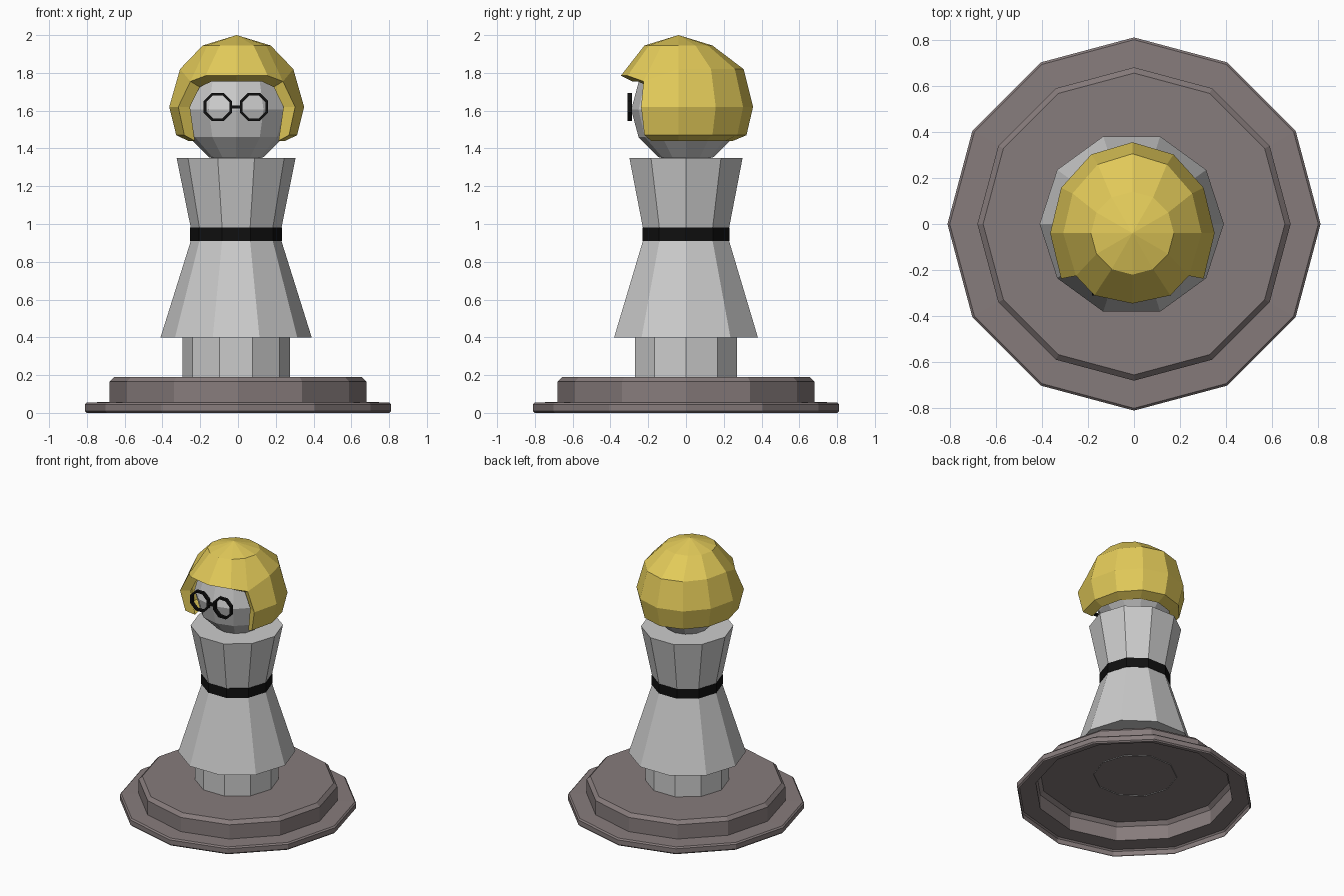
import bpy, bmesh, math
from mathutils import Vector

if "Cube" in bpy.data.objects:
    bpy.data.objects.remove(bpy.data.objects["Cube"])


def material(name, rgb):
    m = bpy.data.materials.new(name)
    m.diffuse_color = (*rgb, 1)
    m.use_nodes = True
    m.node_tree.nodes["Principled BSDF"].inputs["Base Color"].default_value = m.diffuse_color
    return m


def finish(name, bm, mat=None):
    bmesh.ops.recalc_face_normals(bm, faces=bm.faces)
    me = bpy.data.meshes.new(name)
    bm.to_mesh(me)
    bm.free()
    ob = bpy.data.objects.new(name, me)
    bpy.context.collection.objects.link(ob)
    if mat:
        me.materials.append(mat)
    return ob


def lathe(name, profile, sides, cap=False, centre=(0, 0), mat=None):
    """Faceted turned shell from (radius, z) points, optionally capped on top."""
    bm = bmesh.new()
    rings = []
    for r, z in profile:
        rings.append([bm.verts.new((centre[0] + r * math.cos(2 * math.pi * i / sides),
                                    centre[1] + r * math.sin(2 * math.pi * i / sides), z))
                      for i in range(sides)])
    for a, b in zip(rings, rings[1:]):
        for i in range(sides):
            j = (i + 1) % sides
            bm.faces.new((a[i], a[j], b[j], b[i]))
    if cap:
        bm.faces.new(rings[-1])
    return finish(name, bm, mat)


black = material("black", (0.005, 0.005, 0.005))
yellow = material("yellow", (0.76, 0.59, 0.10))
brown = material("brown_grey", (0.24, 0.20, 0.20))
CX = -0.01

# Stepped base, hollow underneath
lathe("base", [(0.80, 0), (0.81, 0.01), (0.81, 0.045), (0.80, 0.055), (0.68, 0.058),
               (0.68, 0.165), (0.655, 0.19)], 12, True, mat=brown)

# Legs, skirt and torso in one ten-sided form
lathe("body", [(0.285, 0.185), (0.285, 0.40), (0.40, 0.40), (0.24, 0.91),
               (0.24, 0.98), (0.315, 1.35)], 10, True, (CX, 0))
lathe("belt", [(0.238, 0.91), (0.243, 0.91), (0.243, 0.982), (0.238, 0.982)], 10,
      centre=(CX, 0), mat=black)

# Head
bm = bmesh.new()
bmesh.ops.create_uvsphere(bm, u_segments=12, v_segments=6, radius=0.29)
bmesh.ops.translate(bm, verts=bm.verts, vec=(CX, 0, 1.605))
finish("head", bm)

# Hair: twelve-sided dome, open over the face, with a lowered fringe
HC = Vector((CX + 0.003, -0.04, 0))
fringe = {7: (-0.245, -0.185, 1.755), 8: (-0.165, -0.27, 1.785), 9: (0, -0.305, 1.785),
          10: (0.165, -0.27, 1.785), 11: (0.245, -0.185, 1.755)}
bm = bmesh.new()
top = bm.verts.new(HC + Vector((0, 0, 2.0)))
rows = []
for k, (rx, ry, z) in enumerate([(0.18, 0.18, 1.945), (0.30, 0.345, 1.82),
                                 (0.357, 0.395, 1.62), (0.32, 0.36, 1.47)]):
    row = []
    for i in range(12):
        a = i * math.pi / 6
        p = Vector((rx * math.cos(a), ry * math.sin(a), z))
        if k == 1 and i in fringe:
            p = Vector(fringe[i])
        row.append(bm.verts.new(HC + p))
    rows.append(row)
for i in range(12):
    j = (i + 1) % 12
    bm.faces.new((top, rows[0][i], rows[0][j]))
    for k in range(3):
        if k == 0 or i not in (7, 8, 9, 10):
            bm.faces.new((rows[k][i], rows[k + 1][i], rows[k + 1][j], rows[k][j]))
bmesh.ops.delete(bm, geom=[v for v in bm.verts if not v.link_faces], context='VERTS')
# Turn the hair's rim inwards to meet the head
rim = [e for e in bm.edges if e.is_boundary]
new = bmesh.ops.extrude_edge_only(bm, edges=rim)["geom"]
for v in (g for g in new if isinstance(g, bmesh.types.BMVert)):
    s = 0.80
    v.co.x = HC.x + (v.co.x - HC.x) * s
    v.co.y = HC.y + (v.co.y - HC.y) * s
    if not 1.55 < v.co.z < 1.70:
        v.co.z -= 0.03
finish("hair", bm, yellow)

# Glasses: two octagonal rims and a bridge
for side, x in (("left", 0.085), ("right", -0.107)):
    profile = [(0.081, -0.012), (0.081, 0.012), (0.066, 0.012), (0.066, -0.012), (0.081, -0.012)]
    rim_ob = lathe(side + "_glasses_rim", profile, 8, mat=black)
    rim_ob.rotation_euler = (math.pi / 2, math.pi / 8, 0)
    rim_ob.location = (x, -0.298, 1.62)
bm = bmesh.new()
bmesh.ops.create_cube(bm, size=1)
bmesh.ops.scale(bm, verts=bm.verts, vec=(0.05, 0.022, 0.016))
bmesh.ops.translate(bm, verts=bm.verts, vec=(CX - 0.001, -0.298, 1.62))
finish("glasses_bridge", bm, black)
